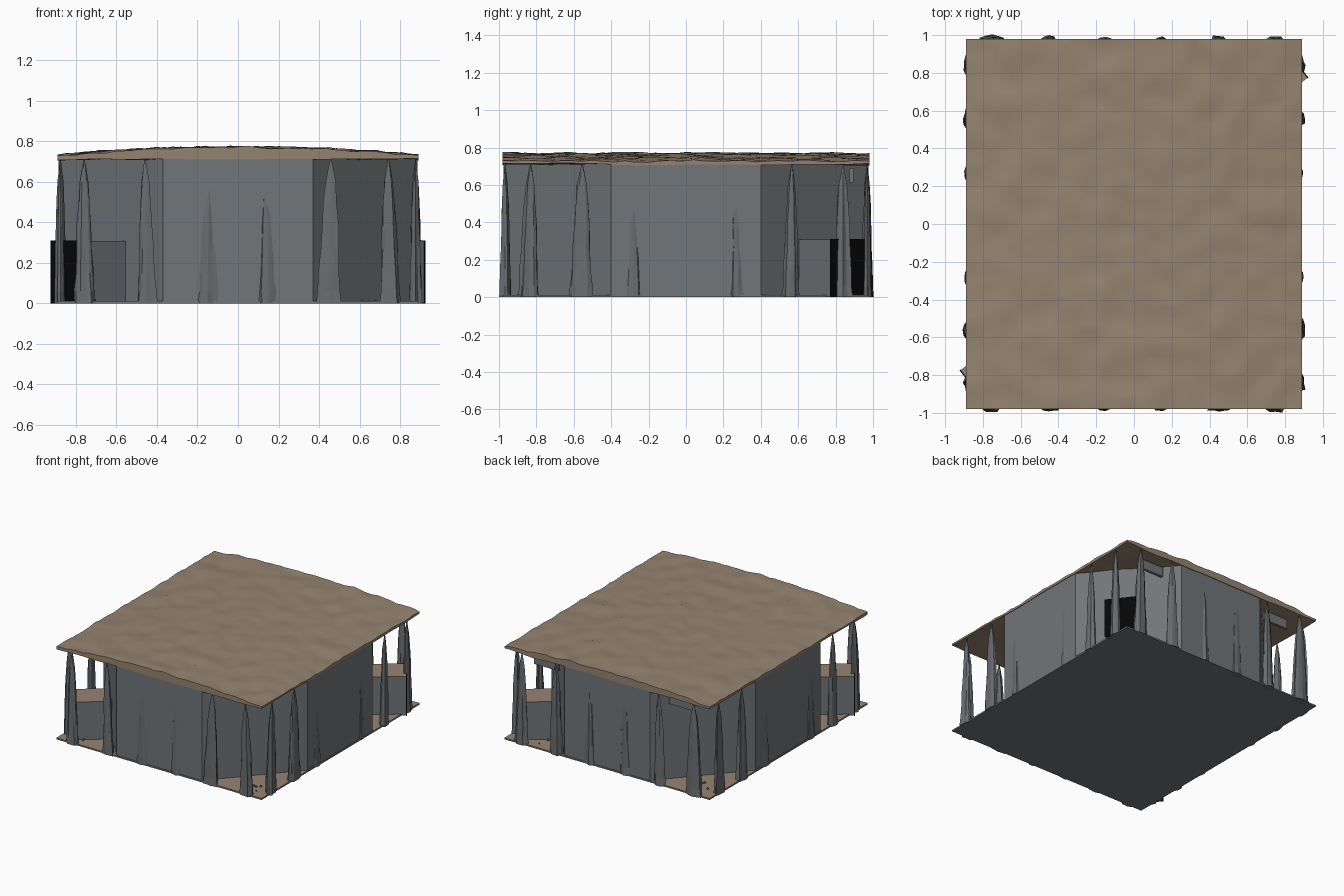
import bpy, bmesh, math, random
from mathutils import Vector, Matrix, noise

random.seed(4)
if "Cube" in bpy.data.objects:
    bpy.data.objects.remove(bpy.data.objects["Cube"], do_unlink=True)


def material(name, rgb):
    m = bpy.data.materials.new(name)
    m.use_nodes = True
    m.diffuse_color = (*rgb, 1)
    node = m.node_tree.nodes["Principled BSDF"]
    node.inputs["Base Color"].default_value = (*rgb, 1)
    node.inputs["Roughness"].default_value = 0.9
    return m


GREY = material("wall_grey", (0.165, 0.18, 0.19))
ROCK = material("rock_grey", (0.145, 0.15, 0.16))
BROWN = material("earth_brown", (0.3, 0.23, 0.165))
BLACK = material("opening_black", (0.002, 0.002, 0.002))

HX, HY = 0.89, 0.98      # half size of the plot
WX, WY = 0.37, 0.40      # half width of the straight walls


def finish(bm, name, *mats):
    bmesh.ops.recalc_face_normals(bm, faces=bm.faces[:])
    mesh = bpy.data.meshes.new(name)
    bm.to_mesh(mesh)
    bm.free()
    for m in mats:
        mesh.materials.append(m)
    ob = bpy.data.objects.new(name, mesh)
    bpy.context.collection.objects.link(ob)
    return ob


def box(name, size, centre, *mats, turn=0.0, top_slot=0):
    bm = bmesh.new()
    bmesh.ops.create_cube(bm, size=1)
    bm.normal_update()
    for f in bm.faces:
        if f.normal.z > 0.9:
            f.material_index = top_slot
    place = Matrix.Translation(centre) @ Matrix.Rotation(turn, 4, 'Z')
    bm.transform(place @ Matrix.Diagonal((*size, 1)))
    return finish(bm, name, *mats)


# Floor slab: earth on top, stone below
box("floor", (2 * HX, 2 * HY, 0.012), (0, 0, 0.006), GREY, BROWN, top_slot=1)

# Eight-sided wall block
bm = bmesh.new()
ix, iy = HX - 0.005, HY - 0.005
ring = [(-WX, -iy), (WX, -iy), (ix, -WY), (ix, WY),
        (WX, iy), (-WX, iy), (-ix, WY), (-ix, -WY)]
base = bm.faces.new([bm.verts.new((x, y, 0.005)) for x, y in ring])
ext = bmesh.ops.extrude_face_region(bm, geom=[base], use_keep_orig=True)
for v in ext["geom"]:
    if isinstance(v, bmesh.types.BMVert):
        v.co.z = 0.716
finish(bm, "walls", GREY)

# Roof: flat underside, gently arched and lumpy top
bm = bmesh.new()
bmesh.ops.create_grid(bm, x_segments=44, y_segments=48, size=1)
for v in bm.verts:
    x, y = v.co.x * HX, v.co.y * HY
    v.co = (x, y, 0.711 + 0.010 * noise.noise(Vector((x * 4, y * 4, 7))))
ext = bmesh.ops.extrude_face_region(bm, geom=bm.faces[:], use_keep_orig=True)
for v in ext["geom"]:
    if isinstance(v, bmesh.types.BMVert):
        x, y = v.co.x, v.co.y
        lump = noise.noise(Vector((x * 8 + y * 2, y * 7, 0)))
        lump += 0.5 * noise.noise(Vector((x * 17, y * 17, 3)))
        arch = 1 - (x / HX) ** 2
        v.co.z = 0.729 + 0.040 * arch + 0.013 * lump
roof = finish(bm, "roof", BROWN)
bpy.context.view_layer.objects.active = roof
roof.select_set(True)
bpy.ops.object.shade_smooth_by_angle(angle=math.radians(40))
roof.select_set(False)


# Rock spires: ridged, flattened, tapering rings along the plot edge
PROFILE = [(0, 1), (0.06, 0.92), (0.15, 0.86), (0.27, 0.74), (0.38, 0.7),
           (0.5, 0.56), (0.6, 0.42), (0.67, 0.2), (0.71, 0.05)]
SIDES = 12


def spire(name, x, y, turn, scale=1.0):
    bm = bmesh.new()
    ridges = [random.uniform(0.75, 1.15) for _ in range(SIDES)]
    width = scale * random.uniform(0.05, 0.066)
    lean = random.uniform(-0.015, 0.015)
    rings = []
    for z, r in PROFILE:
        ring = []
        for i, ridge in enumerate(ridges):
            a = math.tau * i / SIDES
            k = r * ridge * random.uniform(0.9, 1.1)
            ring.append(bm.verts.new((width * k * math.cos(a) + lean * z,
                                      0.03 * k * math.sin(a), z)))
        rings.append(ring)
    for low, high in zip(rings, rings[1:]):
        for i in range(SIDES):
            j = (i + 1) % SIDES
            bm.faces.new((low[i], low[j], high[j], high[i]))
    bm.faces.new(rings[0])
    bm.faces.new(rings[-1])
    bm.transform(Matrix.Translation((x, y, 0)) @ Matrix.Rotation(turn, 4, 'Z'))
    return finish(bm, name, ROCK)


for s in (-1, 1):
    for t in (-0.75, -0.45, -0.15, 0.15, 0.45, 0.75):
        sunk = 0.008 if abs(t) < WX else 0
        spire("spire_end", t, s * (0.968 - sunk), 0)
    for t in (-0.84, -0.56, -0.28, 0.28, 0.56, 0.84):
        sunk = 0.008 if abs(t) < WY else 0
        spire("spire_side", s * (0.876 - sunk), t, math.pi / 2)

# Low entrance tunnels on two opposite diagonal walls, dark at the mouth
OUT = Vector((0.79, 0.614, 0))
MOUTH = Vector((0.85, 0.86, 0.155))
ANGLE = math.atan2(OUT.y, OUT.x)
for s, side in ((-1, "right"), (1, "left")):
    flip = Vector((s, s, 1))
    mid = (MOUTH - OUT * 0.17) * flip
    box(side + "_tunnel", (0.34, 0.22, 0.305), mid, GREY, BROWN,
        turn=ANGLE, top_slot=1)
    box(side + "_tunnel_mouth", (0.006, 0.228, 0.31),
        (MOUTH + OUT * 0.003) * flip, BLACK, turn=ANGLE)
    # Hanging plate under the back of the roof
    box(side + "_back_plate", (0.21, 0.02, 0.075), (s * 0.585, 0.885, 0.65), GREY)

# Pebbles scattered on the open floor corners
bm = bmesh.new()
for sx in (-1, 1):
    for sy in (-1, 1):
        for _ in range(7):
            x, y = random.uniform(0.6, 0.84), random.uniform(0.78, 0.92)
            r = random.uniform(0.006, 0.012)
            bmesh.ops.create_icosphere(bm, subdivisions=1, radius=r,
                                       matrix=Matrix.Translation((sx * x, sy * y, 0.012)))
finish(bm, "pebbles", ROCK)
